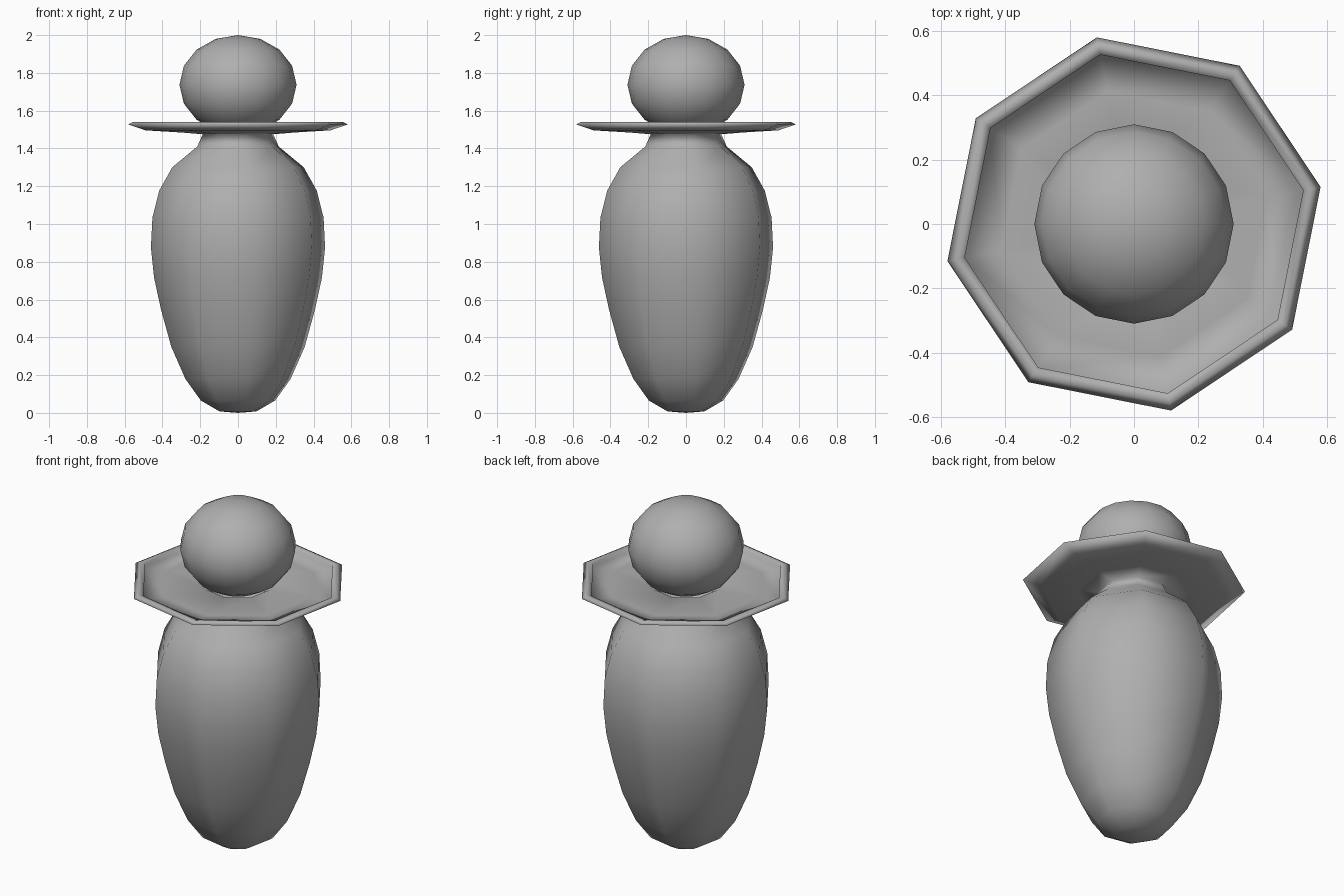
import bpy, bmesh
from math import cos, sin, radians, pi, tau

if "Cube" in bpy.data.objects:
    bpy.data.objects.remove(bpy.data.objects["Cube"])

grey = bpy.data.materials.new("grey")
grey.diffuse_color = (0.43, 0.43, 0.43, 1)
grey.use_nodes = True
grey.node_tree.nodes["Principled BSDF"].inputs["Base Color"].default_value = grey.diffuse_color


def lathe(name, profile, sides, turn=0.0):
    """Revolve (radius, z) points about z; radius 0 makes a pole."""
    bm = bmesh.new()
    rings = []
    for r, z in profile:
        if r == 0:
            rings.append([bm.verts.new((0, 0, z))] * sides)
        else:
            rings.append([bm.verts.new((r * cos(turn + tau * i / sides),
                                        r * sin(turn + tau * i / sides), z))
                          for i in range(sides)])
    for a, b in zip(rings, rings[1:]):
        for i in range(sides):
            j = (i + 1) % sides
            corners = list(dict.fromkeys((a[i], a[j], b[j], b[i])))
            bm.faces.new(corners)
    bmesh.ops.recalc_face_normals(bm, faces=bm.faces)
    for f in bm.faces:
        f.smooth = True
    mesh = bpy.data.meshes.new(name)
    bm.to_mesh(mesh)
    bm.free()
    mesh.materials.append(grey)
    obj = bpy.data.objects.new(name, mesh)
    bpy.context.collection.objects.link(obj)
    return obj


# Eight-sided egg body, flared collar with rolled rim, and socket for the head
lathe("body_and_collar", [
    (0, 0), (0.10, 0.008), (0.20, 0.065), (0.284, 0.18), (0.36, 0.35),
    (0.415, 0.545), (0.453, 0.715), (0.47, 0.875), (0.462, 1.034),
    (0.425, 1.177), (0.355, 1.30), (0.22, 1.41), (0.19, 1.475),
    (0.30, 1.484), (0.50, 1.496), (0.592, 1.527), (0.565, 1.541),
    (0.537, 1.535), (0.539, 1.513), (0.42, 1.511), (0.18, 1.513),
    (0.15, 1.48), (0.14, 1.42), (0, 1.40)], 8, radians(11.25))

# Head: flattened sphere with sixteen sides and eight bands
half = 0.2625
head = [(0.31 * sin(pi * k / 8), 2 - half - half * cos(pi * k / 8))
        for k in range(1, 8)]
lathe("head", [(0, 2 - 2 * half)] + head + [(0, 2.0)], 16)
